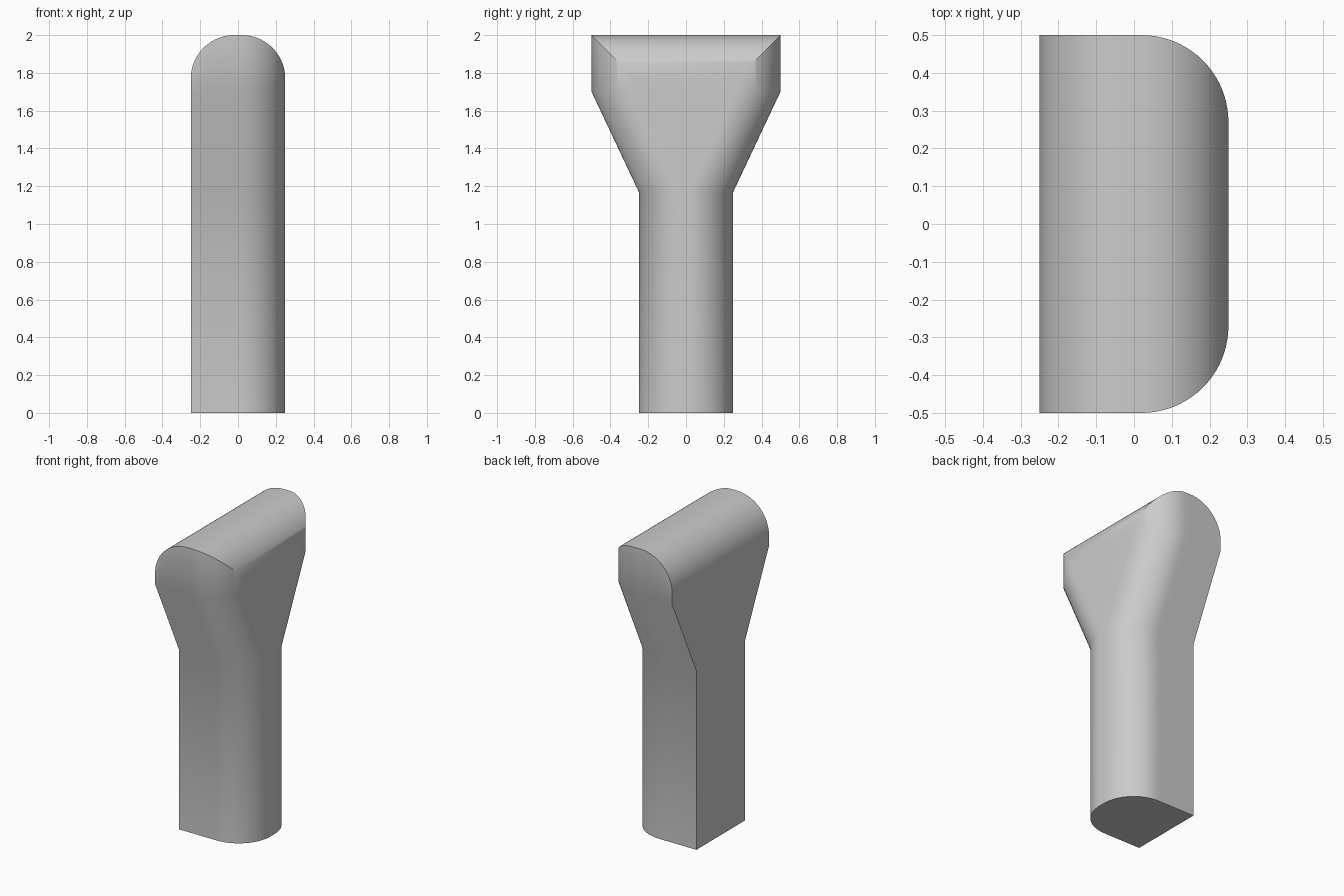
import bpy
import bmesh
from math import cos, sin, pi, sqrt, radians

cube = bpy.data.objects.get("Cube")
if cube:
    bpy.data.objects.remove(cube, do_unlink=True)

# Main sizes
HALF_DEPTH = 0.25
RADIUS = 0.23
FLAT = HALF_DEPTH - RADIUS
STEM_HALF, HEAD_HALF = 0.25, 0.5
STEM_TOP, HEAD_BASE, HEIGHT = 1.17, 1.7, 2.0
STEPS = 20

# Plain grey finish
grey = bpy.data.materials.new("grey")
grey.use_nodes = True
colour = (0.6, 0.6, 0.6, 1)
grey.diffuse_color = colour
grey.node_tree.nodes["Principled BSDF"].inputs["Base Color"].default_value = colour


def drop(x):
    """How far a quarter round has fallen away at depth x."""
    past = max(abs(x) - FLAT, 0)
    return RADIUS - sqrt(max(RADIUS ** 2 - past ** 2, 0))


def outline(bm, x):
    """T-shaped slice through the post at depth x."""
    inset = drop(x) if x > 0 else 0
    stem, head, top = STEM_HALF - inset, HEAD_HALF - inset, HEIGHT - drop(x)
    half = [(stem, 0), (stem, STEM_TOP), (head, HEAD_BASE), (head, top)]
    points = half + [(-y, z) for y, z in reversed(half)]
    return [bm.verts.new((x, y, z)) for y, z in points]


# Slices from the flat back to the rounded face
quarter = [FLAT + RADIUS * sin(pi / 2 * i / STEPS) for i in range(STEPS + 1)]
stations = [-x for x in reversed(quarter)] + quarter

bm = bmesh.new()
slices = [outline(bm, x) for x in stations]
for a, b in zip(slices, slices[1:]):
    for i in range(len(a)):
        j = (i + 1) % len(a)
        bm.faces.new((a[i], a[j], b[j], b[i]))

# Close both ends in rows: stem, flare, head
for end in (slices[0], slices[-1]):
    for i in range(3):
        bm.faces.new((end[i], end[i + 1], end[-2 - i], end[-1 - i]))
bmesh.ops.recalc_face_normals(bm, faces=bm.faces[:])

mesh = bpy.data.meshes.new("flared_post")
bm.to_mesh(mesh)
bm.free()
post = bpy.data.objects.new("flared_post", mesh)
bpy.context.collection.objects.link(post)
mesh.materials.append(grey)

# Smooth rounds, sharp corners
bpy.ops.object.select_all(action="DESELECT")
post.select_set(True)
bpy.context.view_layer.objects.active = post
bpy.ops.object.shade_smooth_by_angle(angle=radians(30))
